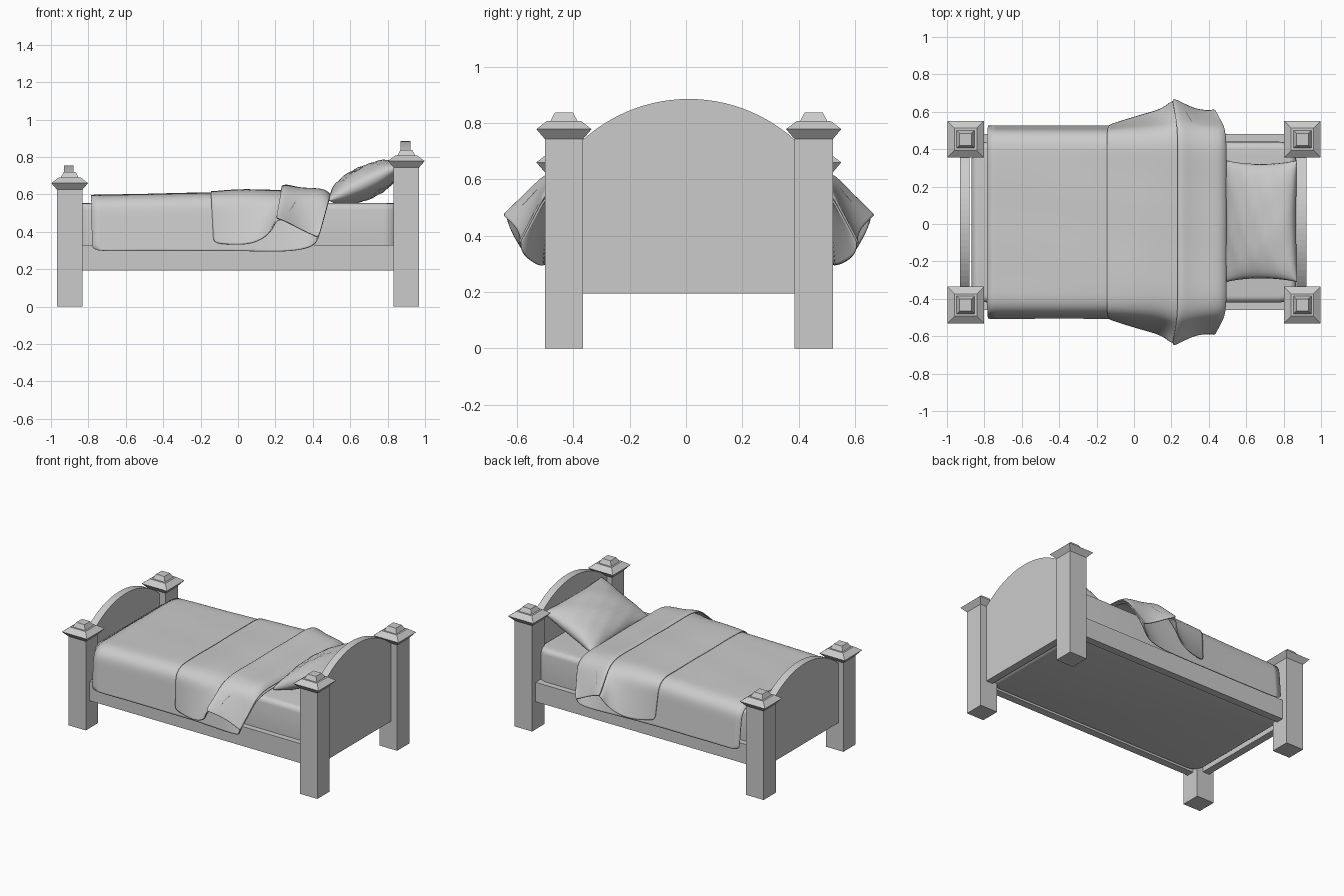
import bpy, bmesh, math
from mathutils import Vector, Matrix

if "Cube" in bpy.data.objects:
    bpy.data.objects.remove(bpy.data.objects["Cube"])

CY = 0.01  # middle line of the bed


def make(name, verts, faces, smooth=False):
    bm = bmesh.new()
    vs = [bm.verts.new(v) for v in verts]
    for f in faces:
        bm.faces.new([vs[i] for i in f])
    bmesh.ops.remove_doubles(bm, verts=bm.verts, dist=1e-5)
    bmesh.ops.recalc_face_normals(bm, faces=bm.faces)
    me = bpy.data.meshes.new(name)
    bm.to_mesh(me)
    bm.free()
    if smooth:
        me.polygons.foreach_set("use_smooth", [True] * len(me.polygons))
    ob = bpy.data.objects.new(name, me)
    bpy.context.collection.objects.link(ob)
    return ob


def box(name, lo, hi):
    v = [(x, y, z) for x in (lo[0], hi[0]) for y in (lo[1], hi[1]) for z in (lo[2], hi[2])]
    f = [(0, 1, 3, 2), (4, 6, 7, 5), (0, 4, 5, 1), (2, 3, 7, 6), (0, 2, 6, 4), (1, 5, 7, 3)]
    return make(name, v, f)


def post(name, x, y, drop):
    # square rings: shaft, flared cap, stepped finial
    prof = [(.068, 0), (.068, .743 - drop), (.098, .778 - drop), (.06, .807 - drop),
            (.048, .807 - drop), (.032, .837 - drop)]
    v = [(x + sx * h, y + sy * h, z) for h, z in prof
         for sx, sy in ((-1, -1), (1, -1), (1, 1), (-1, 1))]
    n = len(prof)
    f = [(4 * i + k, 4 * i + (k + 1) % 4, 4 * i + 4 + (k + 1) % 4, 4 * i + 4 + k)
         for i in range(n - 1) for k in range(4)]
    f += [(3, 2, 1, 0), tuple(range(4 * n - 4, 4 * n))]
    return make(name, v, f)


def board(name, x, top, half=.385, radius=.56, bottom=.195):
    # arched panel between two posts
    pts = [(-half, bottom), (half, bottom)]
    for i in range(25):
        y = half - 2 * half * i / 24
        pts.append((y, top - radius + math.sqrt(radius ** 2 - y * y)))
    n = len(pts)
    v = [(x + s * .026, CY + y, z) for s in (-1, 1) for y, z in pts]
    f = [tuple(range(n)), tuple(range(2 * n - 1, n - 1, -1))]
    f += [(i, (i + 1) % n, n + (i + 1) % n, n + i) for i in range(n)]
    return make(name, v, f)


# Frame
for side, y in (("front", CY - .443), ("back", CY + .443)):
    post("head_post_" + side, .9, y, 0)
    post("foot_post_" + side, -.9, y, .118)
    box("side_rail_" + side, (-.88, y - .027, .193), (.88, y + .027, .33))
board("headboard", .895, .885)
board("footboard", -.905, .755)

# Mattress
m = box("mattress", (-.868, CY - .43, .2), (.866, CY + .43, .553))
bm = bmesh.new()
bm.from_mesh(m.data)
upright = [e for e in bm.edges if abs(e.verts[0].co.z - e.verts[1].co.z) > .1]
bmesh.ops.bevel(bm, geom=upright, offset=.09, segments=6, profile=.5, affect='EDGES')
bm.to_mesh(m.data)
bm.free()
bev = m.modifiers.new("round", 'BEVEL')
bev.width, bev.segments, bev.limit_method = .035, 4, 'ANGLE'
m.data.polygons.foreach_set("use_smooth", [True] * len(m.data.polygons))


def drape(name, stations, corner):
    # each station: x at top, top height, hem half-width, hem height, x at hem
    rows = []
    for xt, zt, ye, ze, xe in stations:
        c, e = Vector((corner, zt)), Vector((ye, ze))
        a, b = Vector((.37, zt)), c.lerp(e, .3)
        half = [(xt, y, zt) for y in (0, .1, .2, .3)]
        for i in range(6):
            t = i / 5
            p = a * (1 - t) ** 2 + c * 2 * t * (1 - t) + b * t * t
            half.append((xt + (xe - xt) * .3 * t * t, p.x, p.y))
        for i in range(1, 6):
            t = .3 + .7 * i / 5
            p = c.lerp(e, t)
            half.append((xt + (xe - xt) * t, p.x, p.y))
        full = [(x, -y, z) for x, y, z in half[:0:-1]] + half
        rows.append([(x, CY + y, z + .003 * math.sin(9 * x + 7 * y) * math.cos(11 * y - 5 * x))
                     for x, y, z in full])
    w = len(rows[0])
    v = [p for r in rows for p in r]
    f = [(i * w + j, i * w + j + 1, i * w + w + j + 1, i * w + w + j)
         for i in range(len(rows) - 1) for j in range(w - 1)]
    ob = make(name, v, f, True)
    sub = ob.modifiers.new("smooth", 'SUBSURF')
    sub.levels = sub.render_levels = 2
    sol = ob.modifiers.new("thickness", 'SOLIDIFY')
    sol.thickness, sol.offset = .007, 0
    return ob


# Bedding
drape("blanket", [(-.785, .592, .515, .295, -.78), (-.6, .597, .513, .297, -.6),
                  (-.4, .6, .513, .296, -.4), (-.2, .607, .513, .297, -.2),
                  (0, .607, .515, .297, 0), (.15, .605, .52, .296, .14),
                  (.28, .6, .53, .296, .27), (.4, .595, .56, .31, .37),
                  (.46, .59, .59, .335, .415), (.49, .575, .6, .375, .43)], .485)
drape("blanket_turnback", [(-.145, .613, .518, .34, -.13), (-.09, .617, .535, .332, -.08),
                           (0, .622, .56, .328, .0), (.08, .622, .58, .335, .07),
                           (.15, .62, .6, .365, .14), (.21, .618, .63, .415, .185),
                           (.26, .616, .65, .468, .205), (.34, .615, .63, .46, .25)], .49)
drape("blanket_fold", [(.235, .64, .655, .474, .205), (.255, .65, .655, .468, .22),
                       (.3, .638, .635, .452, .26), (.36, .63, .605, .42, .32),
                       (.42, .628, .595, .39, .38), (.47, .62, .597, .372, .42),
                       (.492, .595, .602, .375, .433)], .485)

# Pillow
N = 20
verts, faces = [], []
for s in (1, -1):
    base = len(verts)
    for i in range(N + 1):
        for j in range(N + 1):
            u, v = (-math.cos(math.pi * k / N) for k in (i, j))
            puff = ((1 - u * u) * (1 - v * v)) ** .42
            wrinkle = .006 * math.sin(9 * u + 2) * math.sin(7 * v + 4 * u) * puff
            verts.append((.215 * u * (.93 + .07 * v * v), .325 * v * (.94 + .06 * u * u),
                          s * .088 * puff + wrinkle))
    faces += [(base + i * (N + 1) + j, base + i * (N + 1) + j + 1,
               base + (i + 1) * (N + 1) + j + 1, base + (i + 1) * (N + 1) + j)
              for i in range(N) for j in range(N)]
pillow = make("pillow", verts, faces, True)
pillow.matrix_world = Matrix.Translation((.68, CY + .005, .662)) @ Matrix.Rotation(math.radians(-26), 4, 'Y')
